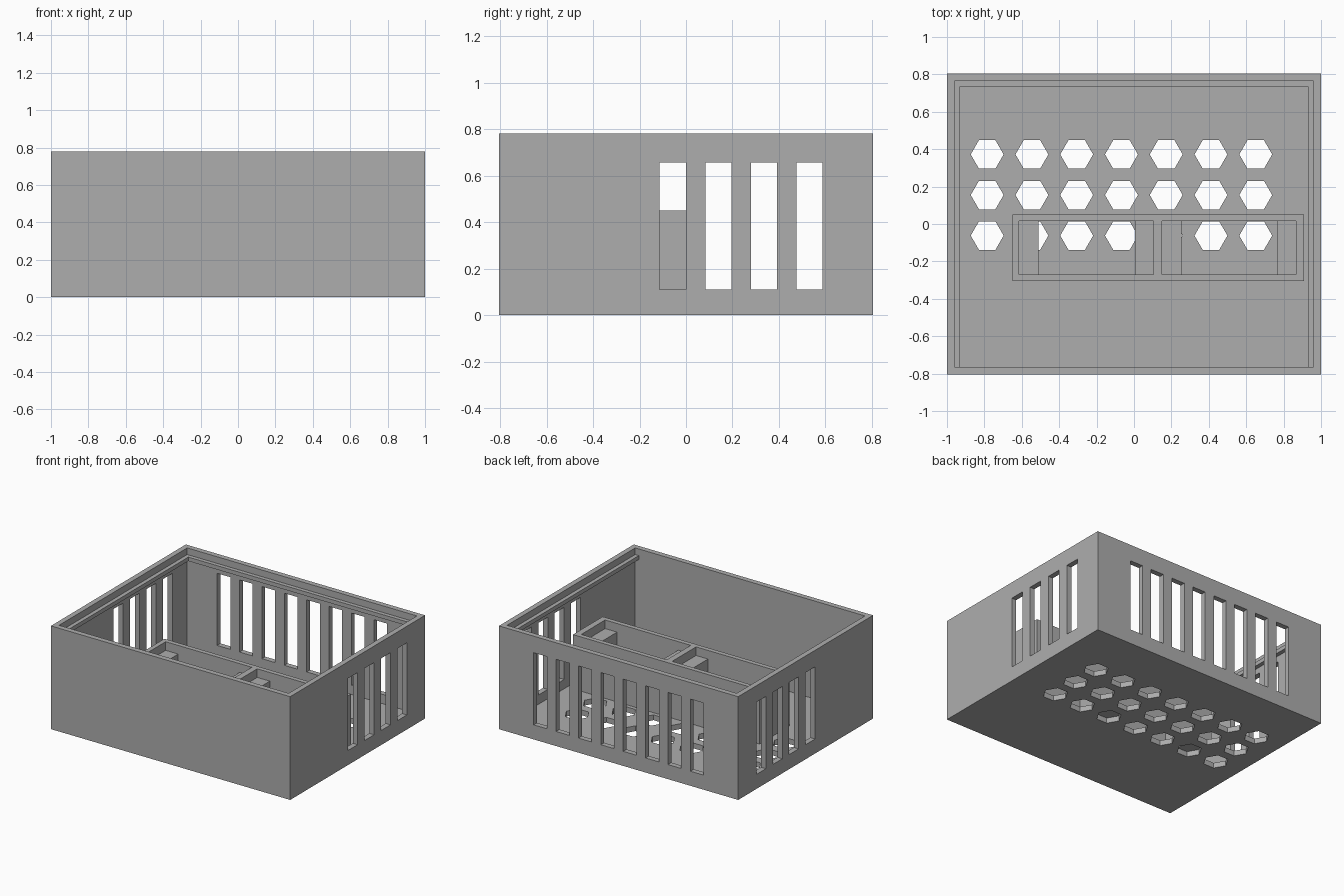
import bpy
import bmesh
import math
from mathutils import Matrix, Vector

if "Cube" in bpy.data.objects:
    bpy.data.objects.remove(bpy.data.objects["Cube"], do_unlink=True)

grey = bpy.data.materials.new("plain_grey")
grey.use_nodes = True
colour = (0.42, 0.42, 0.42, 1)
grey.diffuse_color = colour
grey.node_tree.nodes["Principled BSDF"].inputs["Base Color"].default_value = colour


def add_box(bm, x, y, z):
    """Add a box given its (low, high) range on each axis."""
    size = [r[1] - r[0] for r in (x, y, z)]
    centre = Vector([(r[0] + r[1]) / 2 for r in (x, y, z)])
    bmesh.ops.create_cube(bm, size=1, matrix=Matrix.Translation(centre) @ Matrix.Diagonal((*size, 1)))


def finish(name, bm):
    mesh = bpy.data.meshes.new(name)
    bm.to_mesh(mesh)
    bm.free()
    mesh.materials.append(grey)
    obj = bpy.data.objects.new(name, mesh)
    bpy.context.scene.collection.objects.link(obj)
    return obj


def boxes(name, *ranges):
    bm = bmesh.new()
    for r in ranges:
        add_box(bm, *r)
    return finish(name, bm)


def cut(target, cutter):
    """Subtract the cutter from the target and remove it."""
    cutter.hide_render = True
    mod = target.modifiers.new("cut", "BOOLEAN")
    mod.operation = "DIFFERENCE"
    mod.solver = "EXACT"
    mod.object = cutter
    bpy.context.view_layer.objects.active = target
    bpy.ops.object.modifier_apply(modifier=mod.name)
    bpy.data.objects.remove(cutter, do_unlink=True)


W, D, H = 1.0, 0.805, 0.78
WALL = 0.04
FLOOR = 0.04
IX, IY = W - WALL, D - WALL
SLOT_Z = (0.11, 0.655)

# Open-topped case
case = boxes("case", ((-W, W), (-D, D), (0, H)))
cut(case, boxes("cavity", ((-IX, IX), (-IY, IY), (FLOOR, H + 0.1))))

# Vent slots through both side walls, then through the back wall
cut(case, boxes("side_slots", *[
    ((-W - 0.1, W + 0.1), (y, y + 0.113), SLOT_Z)
    for y in (-0.113 + 0.196 * i for i in range(4))]))
cut(case, boxes("back_slots", *[
    ((x, x + 0.11), (IY - 0.1, D + 0.1), SLOT_Z)
    for x in (-0.71 + 0.187 * i for i in range(8))]))

# Grid of hexagonal floor vents
bm = bmesh.new()
for col in range(7):
    for row in range(3):
        spot = Vector((-0.785 + 0.2393 * col, -0.062 + 0.217 * row, 0))
        bmesh.ops.create_cone(bm, cap_ends=True, segments=6, radius1=0.088, radius2=0.088, depth=0.2,
                              matrix=Matrix.Translation(spot) @ Matrix.Rotation(math.pi / 6, 4, "Z"))
# Point the hexagon corners along x
sample = max(bm.verts, key=lambda v: v.co.x).co
if abs(sample.x - (-0.785 + 0.2393 * 6) - 0.088) > 0.002:
    for v in bm.verts:
        col = round((v.co.x + 0.785) / 0.2393)
        row = round((v.co.y + 0.062) / 0.217)
        centre = Vector((-0.785 + 0.2393 * col, -0.062 + 0.217 * row, 0))
        v.co = centre + Matrix.Rotation(math.pi / 6, 3, "Z") @ (v.co - centre)
cut(case, finish("floor_vents", bm))

# Lid rail along the sides and the back
RAIL_Z = (0.70, 0.73)
boxes("lid_rail",
      ((-IX, -IX + 0.03), (-IY, IY), RAIL_Z),
      ((IX - 0.03, IX), (-IY, IY), RAIL_Z),
      ((-IX + 0.03, IX - 0.03), (IY - 0.03, IY), RAIL_Z))

# Twin-bay holder: a block with two pockets, each with a solid shelf at both ends
holder = boxes("bay_holder", ((-0.65, 0.91), (-0.305, 0.05), (FLOOR, 0.45)))
for left, right in ((-0.615, 0.105), (0.15, 0.865)):
    pocket_y = (-0.27, 0.015)
    cut(holder, boxes("pocket", ((left, right), pocket_y, (0.385, 0.6))))
    cut(holder, boxes("bay", ((left + 0.105, right - 0.1), pocket_y, (-0.1, 0.6))))
